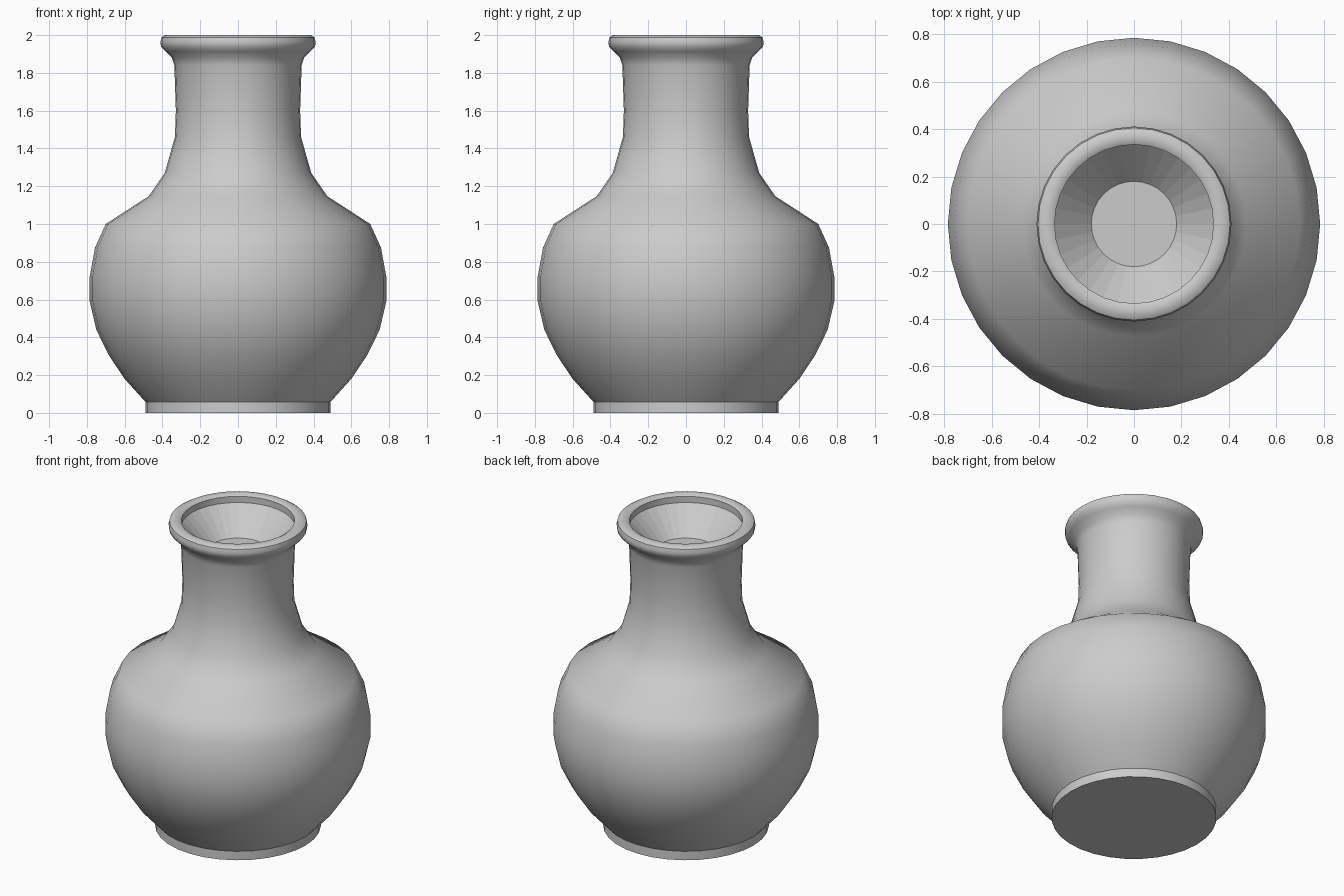
import bpy
import bmesh
from math import pi, radians

cube = bpy.data.objects.get("Cube")
if cube:
    bpy.data.objects.remove(cube, do_unlink=True)

# Plain grey clay
clay = bpy.data.materials.new("grey_clay")
clay.use_nodes = True
COLOUR = (0.6, 0.6, 0.6, 1)
clay.diffuse_color = COLOUR
clay.node_tree.nodes["Principled BSDF"].inputs["Base Color"].default_value = COLOUR

# Profile sections as (radius, height), from base centre up and into the mouth
foot = [(0, 0), (0.49, 0), (0.49, 0.058)]
belly = [(0.6, 0.18), (0.685, 0.307), (0.75, 0.44), (0.785, 0.59),
         (0.785, 0.72), (0.757, 0.875), (0.7, 1)]
neck = [(0.473, 1.147), (0.388, 1.27), (0.334, 1.46), (0.329, 1.6), (0.337, 1.84)]
lip = [(0.35, 1.88), (0.385, 1.915), (0.408, 1.94), (0.411, 1.965),
       (0.405, 1.988), (0.385, 2), (0.352, 2), (0.335, 1.99)]
mouth = [(0.335, 1.95), (0.18, 1.79), (0, 1.79)]


def lathe(name, profile, segments=32):
    """Spin a profile around the z axis into one closed surface."""
    bm = bmesh.new()
    verts = [bm.verts.new((r, 0, z)) for r, z in profile]
    edges = [bm.edges.new(pair) for pair in zip(verts, verts[1:])]
    bmesh.ops.spin(bm, geom=verts + edges, axis=(0, 0, 1), cent=(0, 0, 0),
                   angle=2 * pi, steps=segments, use_merge=True)
    bmesh.ops.remove_doubles(bm, verts=bm.verts, dist=0.0005)
    bmesh.ops.recalc_face_normals(bm, faces=bm.faces)
    mesh = bpy.data.meshes.new(name)
    bm.to_mesh(mesh)
    bm.free()
    mesh.materials.append(clay)
    obj = bpy.data.objects.new(name, mesh)
    bpy.context.collection.objects.link(obj)
    return obj


vase = lathe("vase", foot + belly + neck + lip + mouth)
bpy.ops.object.select_all(action="DESELECT")
vase.select_set(True)
bpy.context.view_layer.objects.active = vase
bpy.ops.object.shade_smooth_by_angle(angle=radians(38))

# The funnel inside the mouth stays faceted
for face in vase.data.polygons:
    radius = face.center.xy.length
    if face.center.z > 1.7 and radius < 0.3:
        face.use_smooth = False
